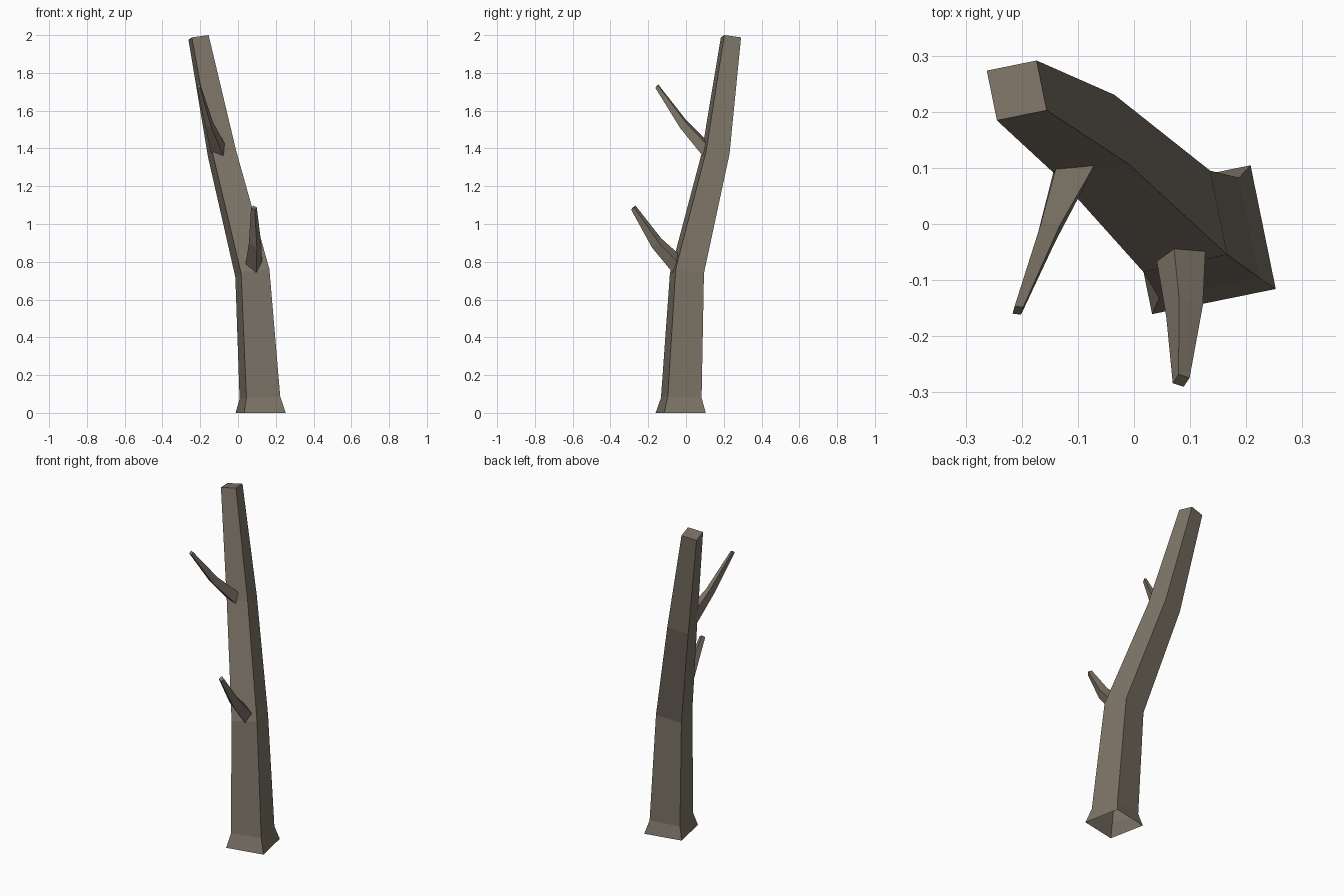
import bpy
import bmesh
from mathutils import Vector

cube = bpy.data.objects.get("Cube")
if cube:
    bpy.data.objects.remove(cube, do_unlink=True)

# Bark colour
bark = bpy.data.materials.new("grey_brown_bark")
bark.use_nodes = True
colour = (0.205, 0.175, 0.136, 1)
bark.diffuse_color = colour
bark.node_tree.nodes["Principled BSDF"].inputs["Base Color"].default_value = colour


def limb(name, stations):
    """Four-sided tapering limb; a station is centre, radius and two diagonal axes."""
    bm = bmesh.new()
    rings = []
    for centre, radius, across, up in stations:
        c, p, q = Vector(centre), Vector(across) * radius, Vector(up) * radius
        rings.append([bm.verts.new(v) for v in (c + p, c + q, c - p, c - q)])
    for low, high in zip(rings, rings[1:]):
        for i in range(4):
            j = (i + 1) % 4
            bm.faces.new((low[i], low[j], high[j], high[i]))
    bm.faces.new(rings[-1])  # closed tip, open root
    mesh = bpy.data.meshes.new(name)
    bm.to_mesh(mesh)
    bm.free()
    mesh.materials.append(bark)
    obj = bpy.data.objects.new(name, mesh)
    bpy.context.collection.objects.link(obj)
    return obj


# Leaning trunk with a flared foot; tilt raises one corner of each ring
def trunk_ring(x, y, z, radius, tilt):
    return (x, y, z), radius, (0.834, -0.552, tilt), (0.552, 0.834, 0)


limb("trunk", [
    trunk_ring(0.12, -0.028, 0, 0.159, 0),
    trunk_ring(0.116, -0.025, 0.08, 0.129, 0.05),
    trunk_ring(0.076, 0.005, 0.74, 0.108, 0.2),
    trunk_ring(-0.084, 0.156, 1.37, 0.089, 0.2),
    trunk_ring(-0.209, 0.238, 1.988, 0.064, 0.19),
])

# Bent branches: first ring lies against the trunk, the others cross the shaft
across, up = (1, 0.3, 0.1), (-0.3, 0.75, 0.75)
limb("lower_branch", [
    ((0.084, -0.055, 0.792), 0.0435, (1, 0.25, 0.1), (-0.3, 0.35, 1.15)),
    ((0.09, -0.156, 0.9), 0.0325, across, up),
    ((0.084, -0.279, 1.087), 0.015, across, up),
])

across, up = (1, 0.6, 0.45), (-0.6, 0.8, 0.95)
limb("upper_branch", [
    ((-0.106, 0.101, 1.4), 0.0375, (1, 0.2, 0.6), (-0.8, 0.27, 1.13)),
    ((-0.153, -0.015, 1.529), 0.021, across, up),
    ((-0.207, -0.154, 1.729), 0.0095, across, up),
])
